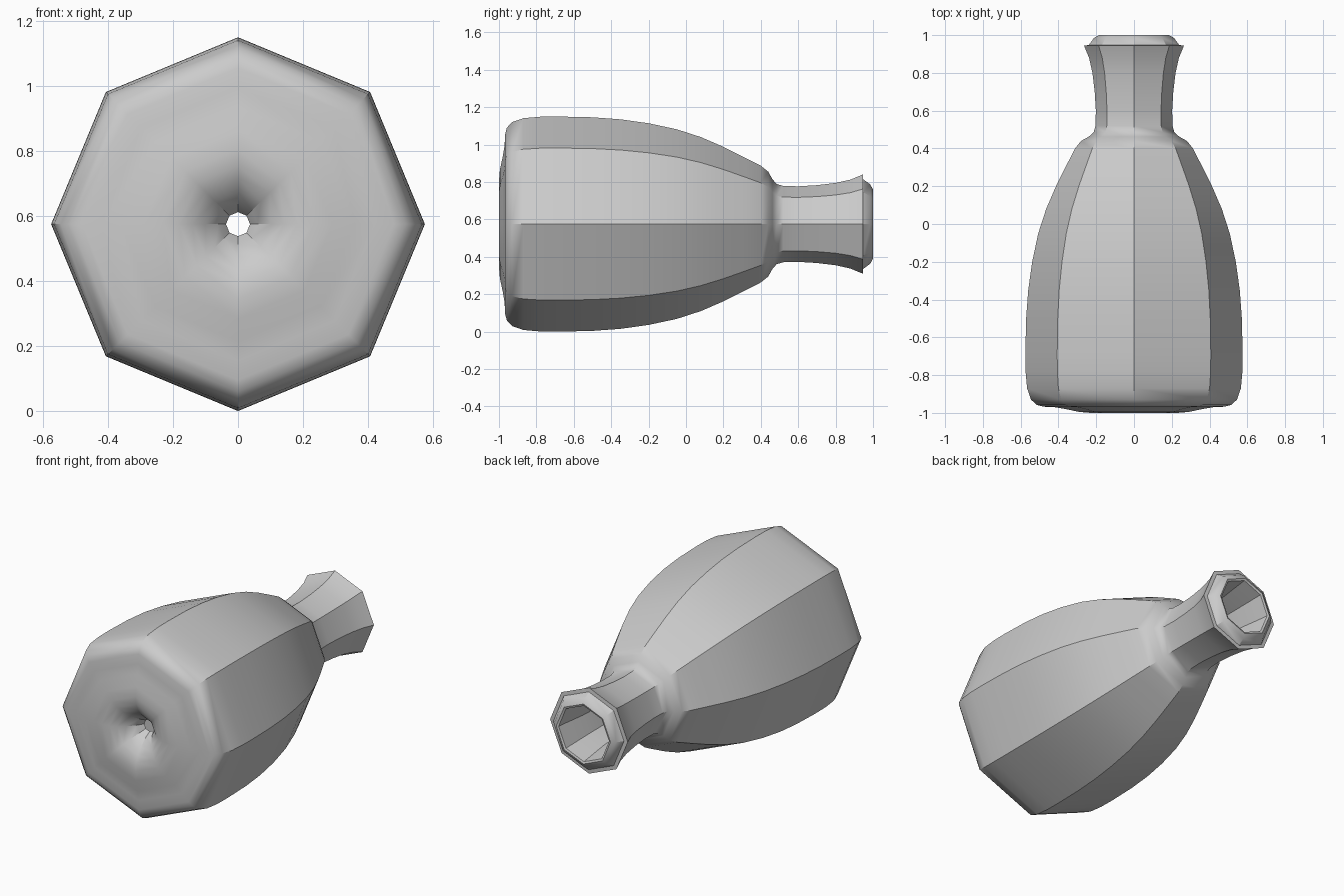
import bpy, bmesh, math

SIDES = 8
AXIS_Z = 0.575

clay = bpy.data.materials.new("grey_clay")
clay.diffuse_color = (0.6, 0.6, 0.6, 1)

# Closed lathe profile as (y, radius): base funnel, belly, neck, lip, hollow inside
profile = [
    (-0.86, 0.037), (-0.90, 0.06), (-0.945, 0.10), (-0.975, 0.14), (-0.992, 0.18),
    (-1.00, 0.23), (-0.995, 0.29), (-0.98, 0.36), (-0.97, 0.42), (-0.967, 0.48),
    (-0.958, 0.515), (-0.93, 0.545), (-0.87, 0.566), (-0.78, 0.574), (-0.68, 0.575),
    (-0.50, 0.571), (-0.35, 0.560), (-0.20, 0.539), (-0.05, 0.507), (0.08, 0.465),
    (0.20, 0.413), (0.32, 0.353), (0.40, 0.312), (0.44, 0.280), (0.462, 0.240),
    (0.485, 0.214), (0.52, 0.204), (0.60, 0.202), (0.70, 0.208), (0.80, 0.220),
    (0.88, 0.238), (0.945, 0.265),
    (0.947, 0.240), (0.985, 0.212), (1.00, 0.185), (0.995, 0.172),
    (0.94, 0.165), (0.80, 0.145), (0.60, 0.135), (0.47, 0.145), (0.40, 0.22),
    (0.20, 0.34), (-0.05, 0.435), (-0.35, 0.49), (-0.68, 0.505), (-0.82, 0.48),
    (-0.86, 0.40),
]

# Turn the profile around the y axis
bm = bmesh.new()
rings = []
for y, r in profile:
    ring = []
    for i in range(SIDES):
        a = 2 * math.pi * i / SIDES
        ring.append(bm.verts.new((r * math.cos(a), y, AXIS_Z + r * math.sin(a))))
    rings.append(ring)
for k, ring in enumerate(rings):
    nxt = rings[(k + 1) % len(rings)]
    for i in range(SIDES):
        j = (i + 1) % SIDES
        bm.faces.new((ring[i], ring[j], nxt[j], nxt[i]))
bmesh.ops.recalc_face_normals(bm, faces=bm.faces)

mesh = bpy.data.meshes.new("vase")
bm.to_mesh(mesh)
bm.free()
mesh.materials.append(clay)
vase = bpy.data.objects.new("vase", mesh)
bpy.context.collection.objects.link(vase)

# Smooth along the profile, crisp along the eight corners
bpy.context.view_layer.objects.active = vase
vase.select_set(True)
bpy.ops.object.shade_smooth_by_angle(angle=math.radians(32))
